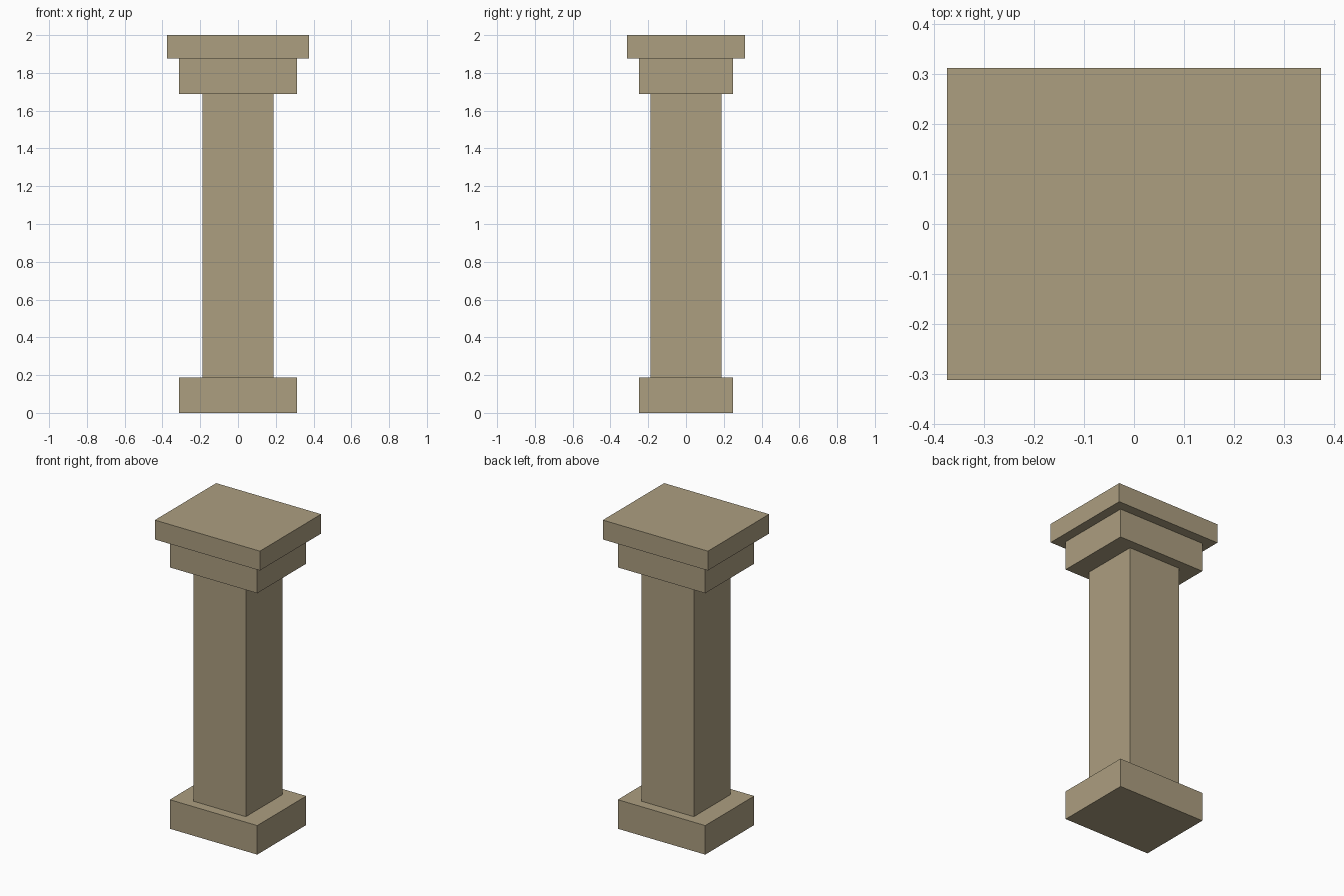
import bpy

if "Cube" in bpy.data.objects:
    bpy.data.objects.remove(bpy.data.objects["Cube"])

stone = bpy.data.materials.new("sandstone")
stone.diffuse_color = (0.413, 0.342, 0.216, 1.0)
stone.use_nodes = True
stone.node_tree.nodes["Principled BSDF"].inputs["Base Color"].default_value = stone.diffuse_color


def block(name, width, depth, bottom, top):
    """Flat-sided box centred on the column axis, between two heights."""
    bpy.ops.mesh.primitive_cube_add(size=1, location=(0, 0, (bottom + top) / 2))
    obj = bpy.context.object
    obj.name = name
    obj.scale = (width, depth, top - bottom)
    bpy.ops.object.transform_apply(location=False, rotation=False, scale=True)
    obj.data.materials.append(stone)
    return obj


# Plinth, square shaft, and the two stepped blocks of the capital
block("base", 0.625, 0.5, 0.0, 0.1875)
block("shaft", 0.375, 0.375, 0.1875, 1.6875)
block("capital_lower", 0.625, 0.5, 1.6875, 1.875)
block("capital_slab", 0.75, 0.625, 1.875, 2.0)
